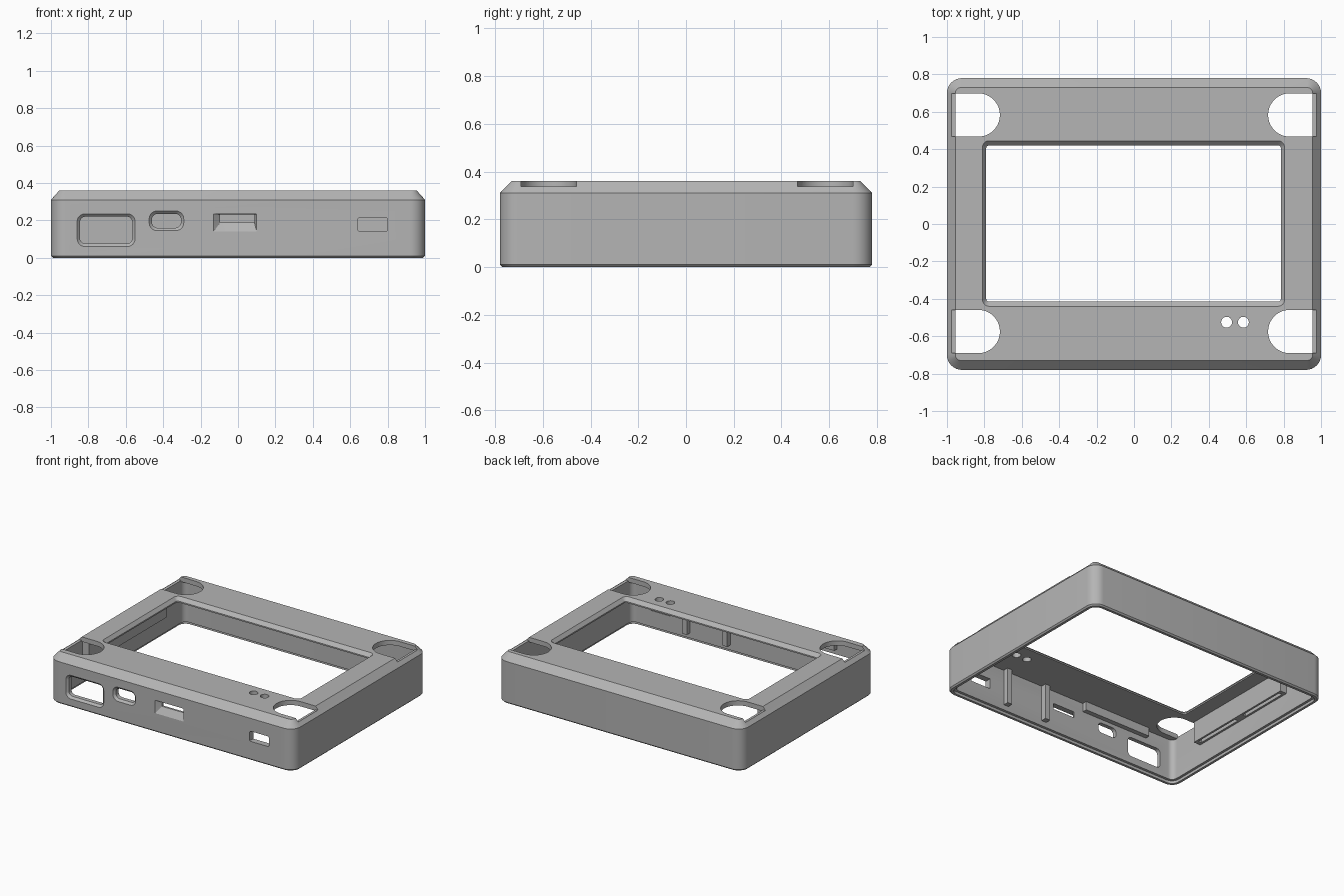
import bpy, bmesh, math
from mathutils import Vector

cube = bpy.data.objects.get("Cube")
if cube:
    bpy.data.objects.remove(cube, do_unlink=True)

grey = bpy.data.materials.new("mid grey plastic")
grey.use_nodes = True
color = (0.46, 0.46, 0.46, 1)
grey.diffuse_color = color
grey.node_tree.nodes["Principled BSDF"].inputs["Base Color"].default_value = color


def outline(x0, x1, y0, y1, r, seg=8):
    """Rounded rectangle as 2D points, anticlockwise."""
    corners = [(x1 - r, y1 - r), (x0 + r, y1 - r), (x0 + r, y0 + r), (x1 - r, y0 + r)]
    pts = []
    for i, (cx, cy) in enumerate(corners):
        for k in range(seg + 1):
            a = math.pi / 2 * (i + k / seg)
            pts.append((cx + r * math.cos(a), cy + r * math.sin(a)))
    return pts


def loft(name, levels, axis="z"):
    """Solid through (depth, outline) levels stacked along an axis."""
    bm = bmesh.new()
    rings = []
    for d, pts in levels:
        rings.append([bm.verts.new((u, v, d) if axis == "z" else (u, d, v)) for u, v in pts])
    n = len(rings[0])
    for a, b in zip(rings, rings[1:]):
        for i in range(n):
            j = (i + 1) % n
            bm.faces.new((a[i], a[j], b[j], b[i]))
    bm.faces.new(rings[0])
    bm.faces.new(rings[-1])
    bmesh.ops.recalc_face_normals(bm, faces=bm.faces)
    mesh = bpy.data.meshes.new(name)
    bm.to_mesh(mesh)
    bm.free()
    mesh.materials.append(grey)
    ob = bpy.data.objects.new(name, mesh)
    bpy.context.collection.objects.link(ob)
    return ob


def box(name, x0, x1, y0, y1, z0, z1):
    ob = loft(name, [(z, [(x0, y0), (x1, y0), (x1, y1), (x0, y1)]) for z in (z0, z1)])
    return ob


def activate(ob):
    bpy.ops.object.select_all(action="DESELECT")
    ob.select_set(True)
    bpy.context.view_layer.objects.active = ob


def cut(target, cutter):
    activate(target)
    mod = target.modifiers.new("cut", "BOOLEAN")
    mod.operation = "DIFFERENCE"
    mod.solver = "EXACT"
    mod.object = cutter
    bpy.ops.object.modifier_apply(modifier=mod.name)
    bpy.data.objects.remove(cutter, do_unlink=True)


def centred(hx, hy, r):
    return outline(-hx, hx, -hy, hy, r)


# Outer shell with chamfered top rim
shell = loft("case_shell", [
    (0, centred(0.99, 0.77, 0.07)), (0.01, centred(1, 0.78, 0.08)),
    (0.31, centred(1, 0.78, 0.08)), (0.36, centred(0.955, 0.73, 0.03))])

# Hollow inside, open at the bottom with a stepped lip
cut(shell, loft("cavity", [
    (-0.1, centred(0.972, 0.752, 0.055)), (0.02, centred(0.972, 0.752, 0.055)),
    (0.021, centred(0.955, 0.735, 0.04)), (0.325, centred(0.955, 0.735, 0.04))]))

# Screen window with bevelled edge
cut(shell, loft("window_cut", [
    (0.25, outline(-0.79, 0.785, -0.415, 0.42, 0.015)),
    (0.335, outline(-0.79, 0.785, -0.415, 0.42, 0.015)),
    (0.36, outline(-0.81, 0.805, -0.44, 0.445, 0.035)),
    (0.45, outline(-0.81, 0.805, -0.44, 0.445, 0.035))]))


def notch(side, y, reach):
    """D-shaped outline: round towards the middle, square at the wall."""
    r, cx = 0.116, 0.833
    pts = [(reach, y - r), (reach, y + r)]
    for k in range(25):
        a = math.pi / 2 + math.pi * k / 24
        pts.append((cx + r * math.cos(a), y + r * math.sin(a)))
    return [(side * px, py) for px, py in pts]


# Corner notches: through hole plus a shallow ledge into the chamfer
for side in (-1, 1):
    for y in (-0.575, 0.583):
        cut(shell, loft("notch_cut", [(z, notch(side, y, 0.955)) for z in (0.26, 0.45)]))
        cut(shell, loft("ledge_cut", [(z, notch(side, y, 0.976)) for z in (0.334, 0.45)]))

# Two indicator holes
for x in (0.495, 0.585):
    cut(shell, loft("indicator_cut", [
        (z, outline(x - 0.029, x + 0.029, -0.554, -0.496, 0.0289)) for z in (0.25, 0.45)]))


def port(outer, inner, r):
    o, i = outline(*outer, r + 0.012), outline(*inner, r)
    cut(shell, loft("port_cut", [(-0.85, o), (-0.78, o), (-0.765, i), (-0.65, i)], "y"))


# Front ports
port((-0.86, -0.55, 0.06, 0.235), (-0.845, -0.565, 0.075, 0.22), 0.03)
port((-0.475, -0.29, 0.145, 0.25), (-0.46, -0.305, 0.16, 0.235), 0.03)
port((0.64, 0.8, 0.14, 0.215), (0.64, 0.8, 0.14, 0.215), 0.001)

# Card slot with a sloping finger ramp
lip = outline(-0.13, 0.1, 0.14, 0.235, 0.002)
throat = outline(-0.095, 0.088, 0.188, 0.232, 0.002)
cut(shell, loft("slot_cut", [(-0.85, lip), (-0.78, lip), (-0.75, throat), (-0.65, throat)], "y"))

# Inner posts on the front wall
posts = [box("front_post", x - 0.02, x + 0.02, -0.738, -0.695, 0.06, 0.328) for x in (0.17, 0.5)]

# Inner ledge above the ports
ledge = box("front_ledge", -0.72, -0.17, -0.738, -0.7, 0.262, 0.328)

# Inner side rail with two grooves underneath
rail = box("side_rail", -0.958, -0.9, -0.45, 0.45, 0.17, 0.328)
for y0, y1 in ((-0.42, -0.04), (0.04, 0.42)):
    cut(rail, box("groove_cut", -0.94, -0.915, y0, y1, 0.1, 0.24))

# Smooth the rounded walls, keep chamfers sharp
activate(shell)
bpy.ops.object.shade_smooth_by_angle(angle=math.radians(25))
